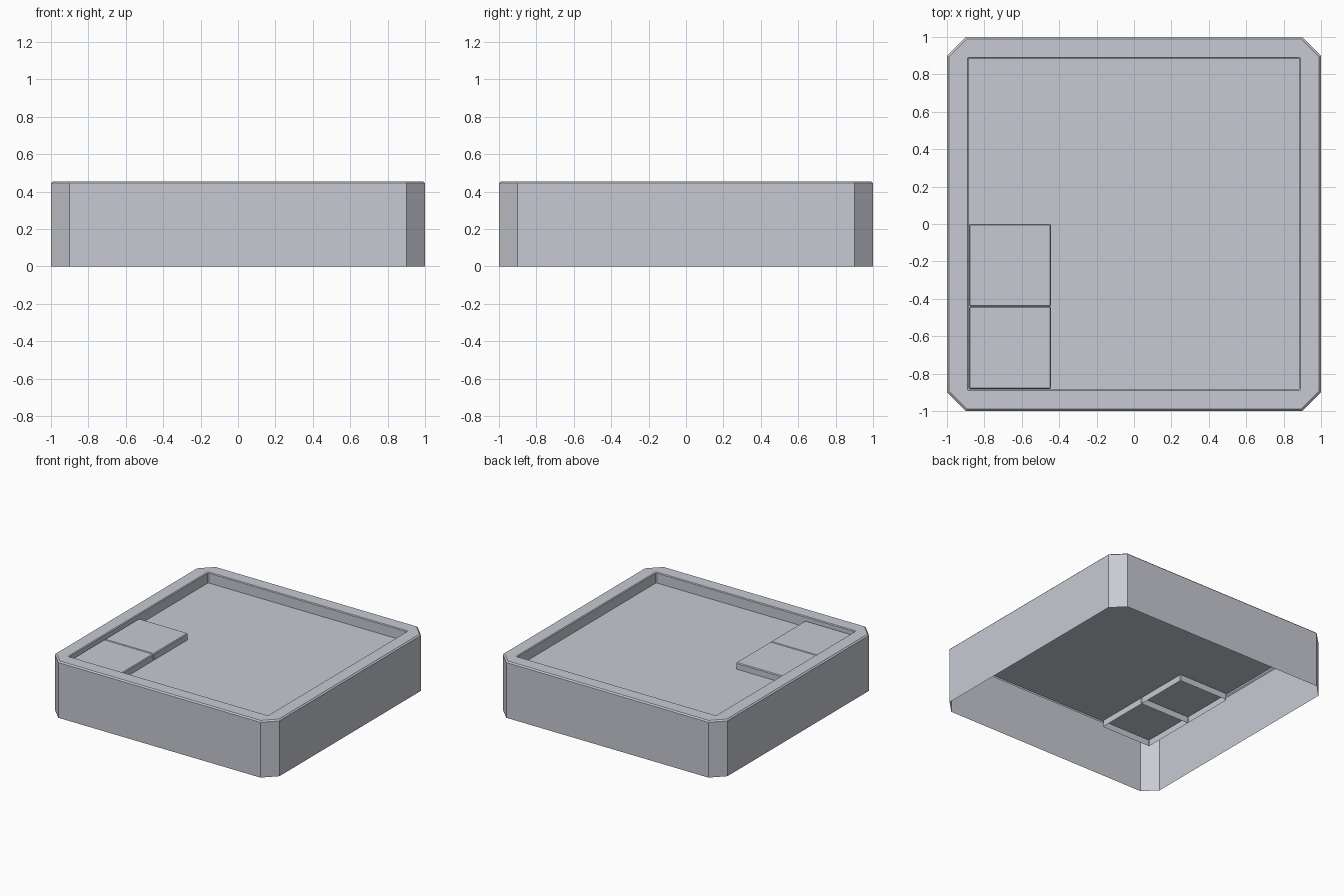
import bpy
import bmesh
from mathutils import Matrix

if "Cube" in bpy.data.objects:
    bpy.data.objects.remove(bpy.data.objects["Cube"])

RIM_Z, FLOOR_Z = 0.455, 0.37
INNER = 0.885

grey = bpy.data.materials.new("pale grey")
grey.diffuse_color = (0.58, 0.59, 0.65, 1)
grey.use_nodes = True
grey.node_tree.nodes["Principled BSDF"].inputs["Base Color"].default_value = grey.diffuse_color


def finish(name, bm):
    mesh = bpy.data.meshes.new(name)
    bm.to_mesh(mesh)
    bm.free()
    mesh.materials.append(grey)
    obj = bpy.data.objects.new(name, mesh)
    bpy.context.collection.objects.link(obj)
    return obj


def ring(bm, half, cut, z):
    """Square outline with cut corners, counter-clockwise."""
    a, b = half, half - cut
    points = [(a, -b), (a, b), (b, a), (-b, a), (-a, b), (-a, -b), (-b, -a), (b, -a)]
    return [bm.verts.new((x, y, z)) for x, y in points]


# Tray case: outer wall, softened rim and inner wall, open underneath
bm = bmesh.new()
profile = [(1.0, 0.1, 0.0), (1.0, 0.1, RIM_Z - 0.01), (0.99, 0.096, RIM_Z),
           (INNER + 0.006, 0.006, RIM_Z), (INNER, 0.006, RIM_Z - 0.006),
           (INNER, 0.006, FLOOR_Z - 0.015)]
rings = [ring(bm, *p) for p in profile]
for low, high in zip(rings, rings[1:]):
    for i in range(8):
        j = (i + 1) % 8
        bm.faces.new((low[i], low[j], high[j], high[i]))
finish("tray_case", bm)

# Recessed floor sheet
bm = bmesh.new()
bm.faces.new(ring(bm, INNER, 0.006, FLOOR_Z))
finish("tray_floor", bm)

# Two raised square caps in the front left corner, hollow below the floor
SIZE, LOW, TOP = 0.44, 0.32, 0.422
for i, name in enumerate(("front_cap", "rear_cap")):
    bm = bmesh.new()
    centre = (-INNER + 0.002 + SIZE / 2, -INNER + 0.003 + (i + 0.5) * (SIZE + 0.001), (LOW + TOP) / 2)
    bmesh.ops.create_cube(bm, size=1, matrix=Matrix.Translation(centre)
                          @ Matrix.Diagonal((SIZE, SIZE, TOP - LOW, 1)))
    bm.normal_update()
    bottom = [f for f in bm.faces if f.normal.z < -0.9]
    bmesh.ops.delete(bm, geom=bottom, context='FACES_ONLY')
    cap = finish(name, bm)
    bevel = cap.modifiers.new("soft_edges", 'BEVEL')
    bevel.width = 0.006
    bevel.segments = 1
